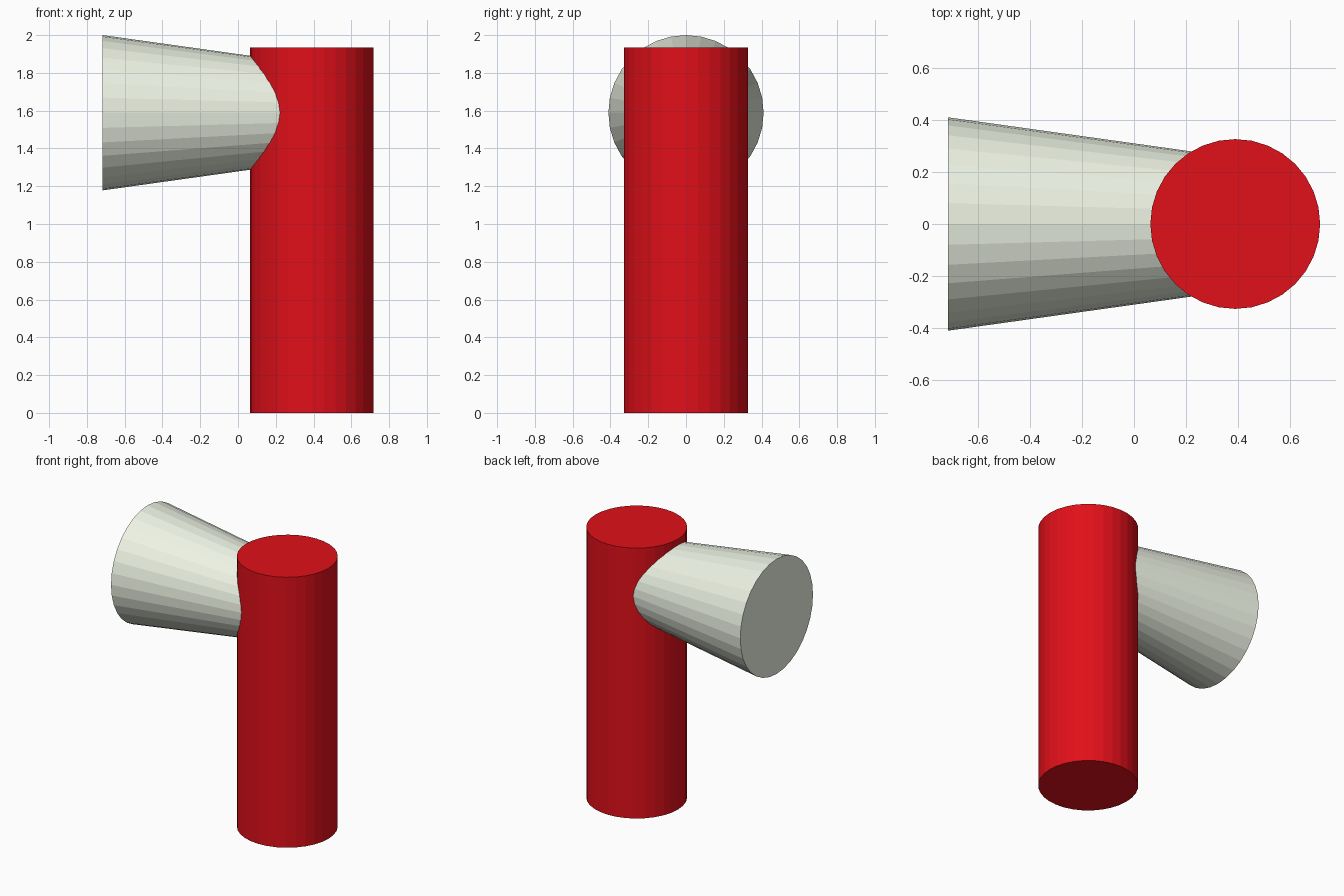
import bpy
from math import pi

if "Cube" in bpy.data.objects:
    bpy.data.objects.remove(bpy.data.objects["Cube"])


def frustum(name, r1, r2, depth, location, rotation, color):
    bpy.ops.mesh.primitive_cone_add(vertices=32, radius1=r1, radius2=r2, depth=depth,
                                    location=location, rotation=rotation)
    obj = bpy.context.object
    obj.name = name
    mat = bpy.data.materials.new(name + "_paint")
    mat.diffuse_color = (*color, 1)
    mat.use_nodes = True
    mat.node_tree.nodes["Principled BSDF"].inputs["Base Color"].default_value = mat.diffuse_color
    obj.data.materials.append(mat)
    return obj


# Upright red post
post_x, post_r, post_h = 0.39, 0.327, 1.934
frustum("post", post_r, post_r, post_h, (post_x, 0, post_h / 2), (0, 0, 0), (0.75, 0.005, 0.01))

# Pale horn: wide end at the left, narrowing to the post's axis
left, wide_r, narrow_r, horn_z = -0.717, 0.411, 0.256, 1.589
frustum("horn", wide_r, narrow_r, post_x - left, ((left + post_x) / 2, 0, horn_z),
        (0, pi / 2, 0), (0.85, 0.9, 0.78))
